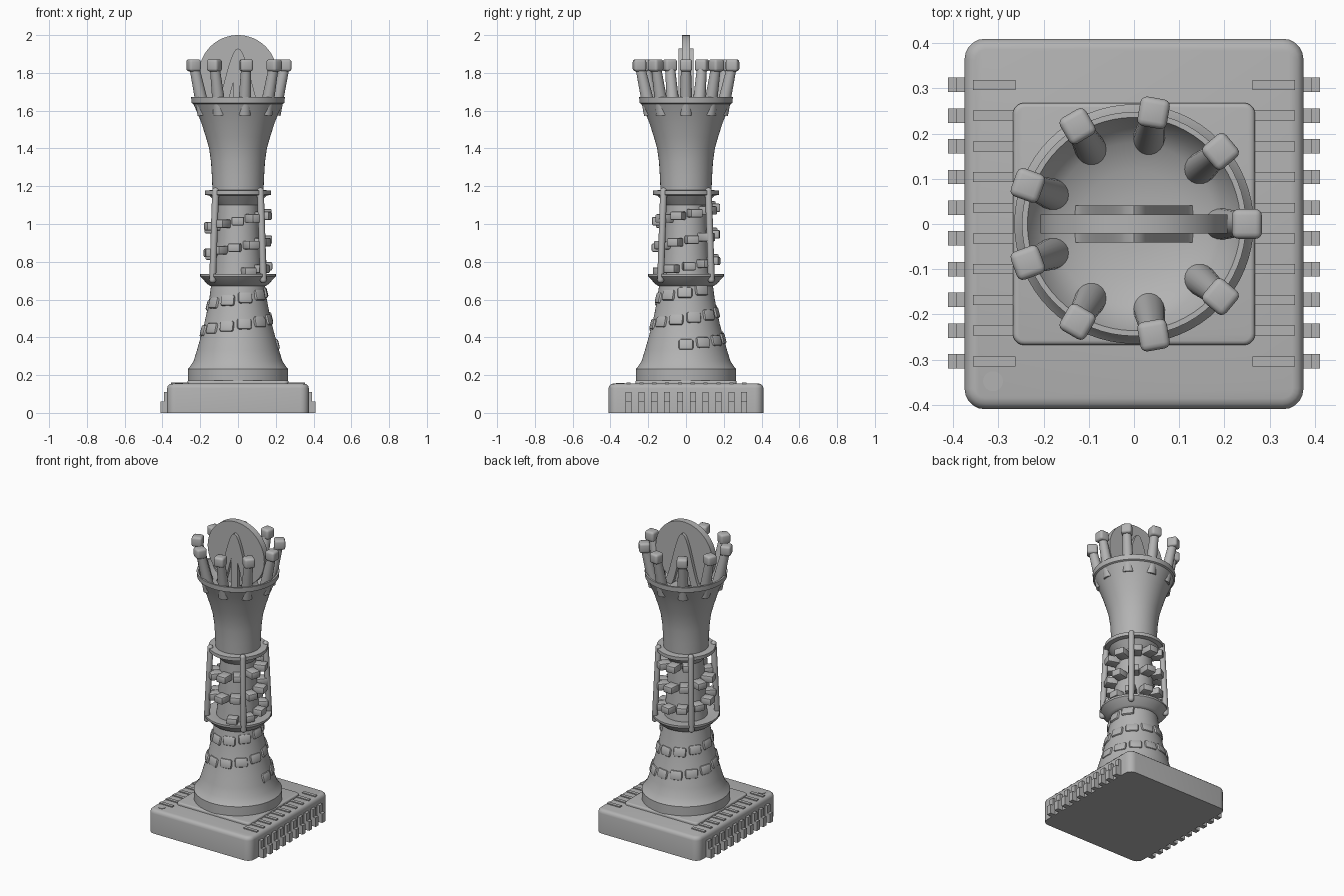
import bpy, bmesh
from math import cos, sin, pi, radians
from mathutils import Matrix, Vector

if "Cube" in bpy.data.objects:
    bpy.data.objects.remove(bpy.data.objects["Cube"], do_unlink=True)

grey = bpy.data.materials.new("plain_grey")
grey.use_nodes = True
grey.diffuse_color = (0.45, 0.45, 0.45, 1)
grey.node_tree.nodes["Principled BSDF"].inputs["Base Color"].default_value = (0.45, 0.45, 0.45, 1)


def finish(name, bm, angle=35):
    bmesh.ops.recalc_face_normals(bm, faces=bm.faces)
    mesh = bpy.data.meshes.new(name)
    bm.to_mesh(mesh)
    bm.free()
    mesh.materials.append(grey)
    obj = bpy.data.objects.new(name, mesh)
    bpy.context.collection.objects.link(obj)
    bpy.ops.object.select_all(action='DESELECT')
    obj.select_set(True)
    bpy.context.view_layer.objects.active = obj
    bpy.ops.object.shade_smooth_by_angle(angle=radians(angle))
    return obj


def lathe(bm, profile, matrix=Matrix(), sides=64):
    """Turn (radius, height) points around local z."""
    rings = []
    for r, z in profile:
        if r == 0:
            rings.append([bm.verts.new(matrix @ Vector((0, 0, z)))] * sides)
        else:
            rings.append([bm.verts.new(matrix @ Vector((r * cos(2 * pi * i / sides),
                          r * sin(2 * pi * i / sides), z))) for i in range(sides)])
    for a, b in zip(rings, rings[1:]):
        for i in range(sides):
            j = (i + 1) % sides
            bm.faces.new(list(dict.fromkeys((a[i], a[j], b[j], b[i]))))


def block(bm, size, matrix, bevel=0.0, segments=2):
    """Box with all edges rounded."""
    part = bmesh.new()
    bmesh.ops.create_cube(part, size=1, matrix=Matrix.Diagonal((*size, 1)))
    if bevel:
        bmesh.ops.bevel(part, geom=part.edges[:], offset=bevel, segments=segments,
                        profile=0.5, affect='EDGES')
    part.transform(matrix)
    temp = bpy.data.meshes.new("temp")
    part.to_mesh(temp)
    part.free()
    bm.from_mesh(temp)
    bpy.data.meshes.remove(temp)


def slab(name, half_x, half_y, z0, z1, corner, edge):
    """Plate with round corners and a softened upper edge."""
    bm = bmesh.new()
    bmesh.ops.create_cube(bm, size=1, matrix=Matrix.Translation((0, 0, (z0 + z1) / 2))
                          @ Matrix.Diagonal((2 * half_x, 2 * half_y, z1 - z0, 1)))
    upright = [e for e in bm.edges if abs(e.verts[0].co.z - e.verts[1].co.z) > 0.001]
    bmesh.ops.bevel(bm, geom=upright, offset=corner, segments=5, profile=0.5, affect='EDGES')
    rim = [e for e in bm.edges if all(v.co.z > z1 - 0.001 for v in e.verts)]
    bmesh.ops.bevel(bm, geom=rim, offset=edge, segments=3, profile=0.5, affect='EDGES')
    return finish(name, bm)


def place(x, y, z, turn=0.0, tilt=0.0):
    return (Matrix.Translation((x, y, z)) @ Matrix.Rotation(turn, 4, 'Z')
            @ Matrix.Rotation(tilt, 4, 'Y'))


# Chip-shaped base
slab("chip_base", 0.375, 0.41, 0, 0.155, 0.045, 0.024)
slab("square_plinth", 0.268, 0.268, 0.15, 0.172, 0.025, 0.01)

pins, ribs = bmesh.new(), bmesh.new()
for side in (-1, 1):
    for i in range(10):
        y = -0.304 + i * 0.068
        block(pins, (0.03, 0.032, 0.11), place(side * 0.378, y, 0.055))
        block(pins, (0.045, 0.032, 0.06), place(side * 0.389, y, 0.03))
        block(ribs, (0.094, 0.022, 0.014), place(side * 0.309, y, 0.154))
finish("chip_pins", pins)
finish("chip_contact_ribs", ribs)

bm = bmesh.new()
lathe(bm, [(0, 0.15), (0.022, 0.15), (0.022, 0.158), (0, 0.158)],
      Matrix.Translation((-0.312, -0.348, 0)), 24)
finish("corner_marker", bm)

# Flared foot
foot = [(0.235, 0.275), (0.218, 0.33), (0.198, 0.4), (0.179, 0.47), (0.164, 0.54),
        (0.151, 0.61), (0.142, 0.68)]
bm = bmesh.new()
lathe(bm, [(0, 0.165), (0.265, 0.165), (0.265, 0.232), (0.258, 0.24)] + foot + [(0, 0.68)])
finish("flared_foot", bm)

# Shaft with its two collars
bm = bmesh.new()
lathe(bm, [(0, 0.67), (0.142, 0.67), (0.16, 0.68), (0.2, 0.722), (0.2, 0.735),
           (0.17, 0.735), (0.13, 0.73), (0.125, 0.78), (0.113, 0.95), (0.108, 1.1),
           (0.15, 1.15), (0.176, 1.155), (0.176, 1.177), (0.13, 1.18), (0, 1.18)])
finish("collared_shaft", bm)

# Four rods between the collars
rods = bmesh.new()
for k in range(4):
    a = radians(45 + 90 * k)
    low = Vector((0.19 * cos(a), 0.19 * sin(a), 0.705))
    high = Vector((0.168 * cos(a), 0.168 * sin(a), 1.175))
    n, r = (high - low).length, 0.018
    cap = [(r * cos(t * pi / 8), r * sin(t * pi / 8)) for t in range(4)] + [(0, r)]
    shape = [(x, -z) for x, z in reversed(cap)] + [(x, n + z) for x, z in cap]
    lathe(rods, shape, Matrix.Translation(low)
          @ (high - low).to_track_quat('Z', 'Y').to_matrix().to_4x4(), 16)
finish("collar_rods", rods)


def foot_radius(z):
    for (r0, z0), (r1, z1) in zip(foot, foot[1:]):
        if z <= z1:
            return r0 + (r1 - r0) * (z - z0) / (z1 - z0)
    return foot[-1][0]


# Bricks winding upward in one spiral: flat on the foot, proud on the shaft
bricks, studs = bmesh.new(), bmesh.new()
turn = 0.0
while True:
    z = 0.36 + 0.138 * turn / (2 * pi)
    if z > 1.1:
        break
    r = foot_radius(z)
    if z < 0.655:
        tilt = -0.25
        d = r + 0.008 - 0.02
        block(bricks, (0.04, 0.078, 0.06), place(d * cos(turn), d * sin(turn), z, turn, tilt), 0.012)
        turn += 0.096 / r
    else:
        if z > 0.735:
            block(studs, (0.08, 0.066, 0.045),
                  place(0.14 * cos(turn), 0.14 * sin(turn), z, turn), 0.008)
        turn += 0.096 / 0.15
finish("spiral_bricks", bricks)
finish("spiral_studs", studs)

# Crown cup with a dished top
bm = bmesh.new()
lathe(bm, [(0, 1.17), (0.135, 1.17), (0.138, 1.25), (0.143, 1.33), (0.153, 1.4),
           (0.17, 1.46), (0.192, 1.53), (0.216, 1.59), (0.236, 1.635), (0.246, 1.64),
           (0.248, 1.672), (0.236, 1.672), (0.215, 1.63), (0.18, 1.6), (0.12, 1.58),
           (0.06, 1.57), (0, 1.57)])
finish("crown_cup", bm)

# Nine leaning prongs with rounded cube tips
prongs, tips = bmesh.new(), bmesh.new()
for k in range(9):
    a = 2 * pi * k / 9
    low = Vector((0.19 * cos(a), 0.19 * sin(a), 1.58))
    high = Vector((0.246 * cos(a), 0.246 * sin(a), 1.83))
    n = (high - low).length
    lathe(prongs, [(0, 0), (0.036, 0), (0.026, n), (0, n)], Matrix.Translation(low)
          @ (high - low).to_track_quat('Z', 'Y').to_matrix().to_4x4(), 20)
    block(tips, (0.066, 0.066, 0.064), place(0.25 * cos(a), 0.25 * sin(a), 1.84, a), 0.014, 3)
finish("crown_prongs", prongs)
finish("prong_tips", tips)

# Upright disc
upright = Matrix.Translation((0, 0, 1.793)) @ Matrix.Rotation(pi / 2, 4, 'X')
bm = bmesh.new()
lathe(bm, [(0, -0.021), (0.207, -0.021), (0.207, 0.021), (0, 0.021)], upright, 72)
finish("crown_disc", bm)


# Raised arch on both disc faces, with a central stem
def bell(half, peak, steps=20):
    xs = [half * (2 * i / steps - 1) for i in range(steps + 1)]
    return [(x, 1.575 + (peak - 1.575) * (0.5 + 0.5 * cos(pi * x / half))) for x in xs]


bm = bmesh.new()
outline = bell(0.145, 1.93) + bell(0.085, 1.79)[::-1]
face = bm.faces.new([bm.verts.new((x, -0.041, z)) for x, z in outline])
out = bmesh.ops.extrude_face_region(bm, geom=[face])
bmesh.ops.translate(bm, vec=(0, 0.082, 0),
                    verts=[v for v in out["geom"] if isinstance(v, bmesh.types.BMVert)])
block(bm, (0.05, 0.08, 0.22), place(0, 0, 1.68))
finish("disc_arch", bm)
